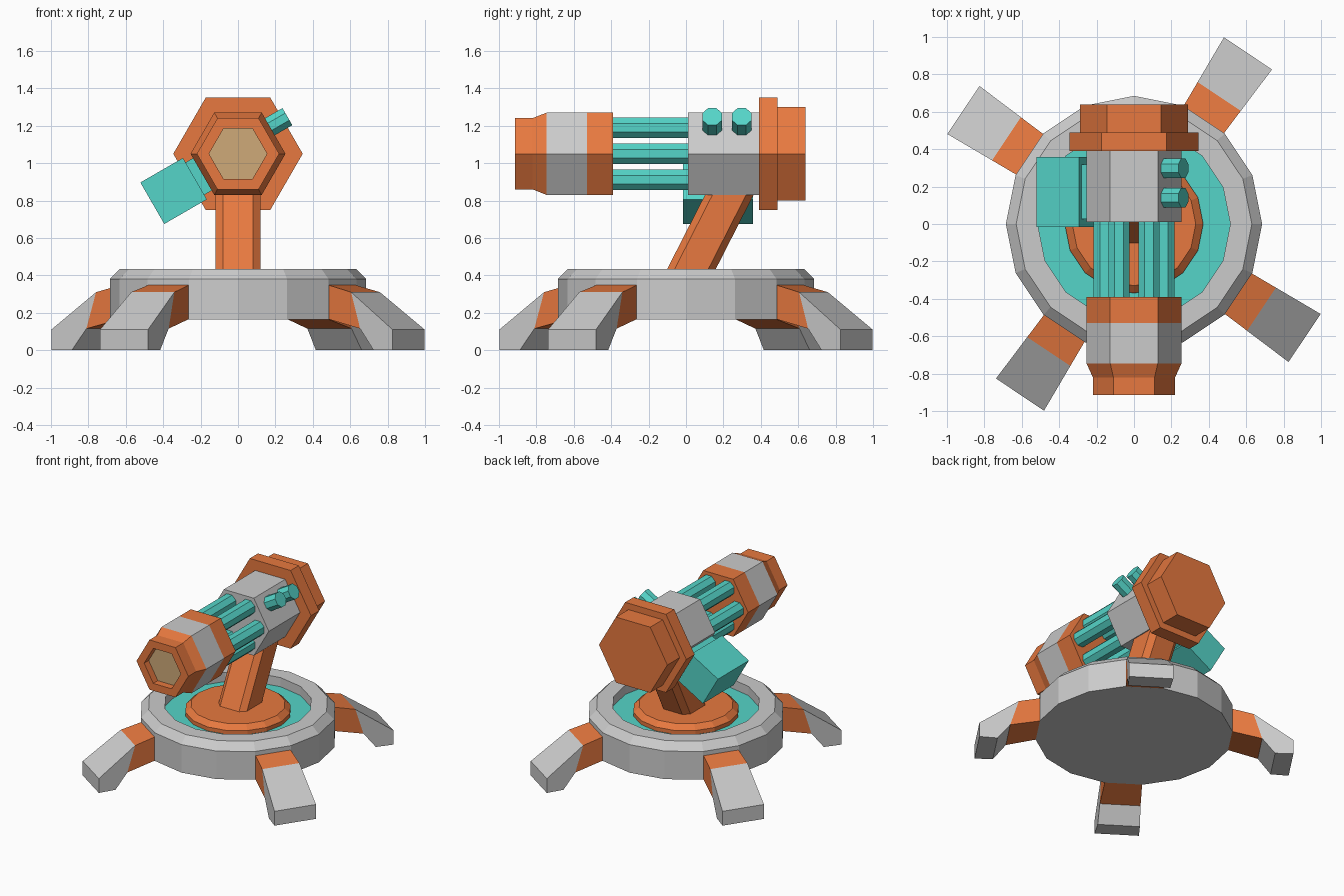
import bpy, bmesh
from math import cos, sin, pi, radians
from mathutils import Matrix, Vector

if "Cube" in bpy.data.objects:
    bpy.data.objects.remove(bpy.data.objects["Cube"])


def material(name, rgb):
    m = bpy.data.materials.new(name)
    m.diffuse_color = (*rgb, 1)
    m.use_nodes = True
    m.node_tree.nodes["Principled BSDF"].inputs["Base Color"].default_value = m.diffuse_color
    return m


ORANGE = material("orange", (0.80, 0.19, 0.05))
TEAL = material("teal", (0.09, 0.66, 0.58))
TAN = material("tan", (0.62, 0.40, 0.19))


def finish(name, bm, mat=None, matrix=None):
    if matrix:
        bm.transform(matrix)
    bmesh.ops.recalc_face_normals(bm, faces=bm.faces)
    mesh = bpy.data.meshes.new(name)
    bm.to_mesh(mesh)
    bm.free()
    if mat:
        mesh.materials.append(mat)
    ob = bpy.data.objects.new(name, mesh)
    bpy.context.collection.objects.link(ob)
    return ob


def loft(name, sections, mat=None, matrix=None, caps=(True, True)):
    """Join a list of equal-length point loops with quads."""
    bm = bmesh.new()
    rings = [[bm.verts.new(p) for p in s] for s in sections]
    n = len(rings[0])
    for a, b in zip(rings, rings[1:]):
        for i in range(n):
            j = (i + 1) % n
            bm.faces.new((a[i], a[j], b[j], b[i]))
    if caps[0]:
        bm.faces.new(rings[0])
    if caps[1]:
        bm.faces.new(rings[-1])
    return finish(name, bm, mat, matrix)


def turned(name, sides, profile, mat=None, matrix=None, caps=(True, True), turn=0):
    """Faceted turned shape about z from (radius, height) pairs."""
    angles = [turn + 2 * pi * i / sides for i in range(sides)]
    return loft(name, [[(r * cos(a), r * sin(a), h) for a in angles]
                       for r, h in profile], mat, matrix, caps)


# Base ring, bowl floor and turntable
turned("base_ring", 16, [(.685, .165), (.685, .38), (.63, .435), (.515, .435), (.515, .36)],
       caps=(True, False))
turned("bowl_floor", 16, [(.515, .365), (.36, .365)], TEAL, caps=(False, False))
turned("turntable", 16, [(.37, .36), (.37, .395), (.33, .43)], ORANGE, caps=(False, True))


# Four splayed legs: side outline of (distance, height), widening outwards
def leg_part(name, outline, mat, rot):
    def half(d):
        return .13 + .057 * (d - .667)
    loft(name, [[(d, s * half(d), z) for d, z in outline] for s in (-1, 1)], mat, rot)


for i in range(4):
    rot = Matrix.Rotation(radians(-33.75 + 90 * i), 4, 'Z')
    leg_part(f"leg_bracket_{i + 1}", [(.66, .35), (.82, .31), (.88, .115), (.66, .168)], ORANGE, rot)
    leg_part(f"leg_foot_{i + 1}", [(.82, .31), (1.097, .11), (1.097, 0), (.97, 0), (.88, .115)],
             None, rot)

# Leaning support arm with chamfered edges
arm = [(.12, .09), (.08, .13), (-.08, .13), (-.12, .09),
       (-.12, -.09), (-.08, -.13), (.08, -.13), (.12, -.09)]
loft("support_arm", [[(x, y + .03 + .51 * (z - .435), z) for x, y in arm]
                     for z in (.42, .96)], ORANGE)

# Gun parts are turned about an axis running towards +y at z = 1.05
GUN = Matrix.Translation((0, 0, 1.05)) @ Matrix.Rotation(-pi / 2, 4, 'X')
turned("gun_body", 6, [(.254, .01), (.254, .39)], None, GUN)
turned("rear_cover", 6, [(.346, .39), (.346, .49), (.29, .49), (.29, .64)], ORANGE, GUN)
turned("barrel_collar", 6, [(.254, -.39), (.254, -.53)], ORANGE, GUN, (True, False))
turned("barrel_sleeve", 6, [(.254, -.53), (.254, -.745)], None, GUN, (False, False))
turned("muzzle", 6, [(.254, -.745), (.22, -.82), (.22, -.915), (.155, -.915), (.155, -.86)],
       ORANGE, GUN, (False, False))
turned("muzzle_lens", 6, [(.155, -.86), (.155, -.855)], TAN, GUN)

# Six barrel tubes
for i in range(6):
    a = i * pi / 3
    turned(f"barrel_tube_{i + 1}", 8, [(.06, -.40), (.06, .02)], TEAL,
           GUN @ Matrix.Translation((.16 * cos(a), .16 * sin(a), 0)),
           turn=pi / 8)


# Side fittings: local z points out of a slanted body face, local x runs along y
def mount(direction, y, offset=0):
    z = Vector(direction).normalized()
    x = Vector((0, 1, 0))
    m = Matrix((x, z.cross(x), z)).transposed().to_4x4()
    m.translation = Vector((0, y, 1.05)) + offset * z.cross(x)
    return m


def box(name, sx, sy, z0, z1, mat, matrix):
    loop = [(-sx, -sy), (sx, -sy), (sx, sy), (-sx, sy)]
    loft(name, [[(x, y, z) for x, y in loop] for z in (z0, z1)], mat, matrix)


# Ammunition box on the lower left with its short neck
left = mount((-cos(pi / 6), 0, -.5), .172)
box("ammo_box", .187, .128, .266, .529, TEAL, left)
box("ammo_box_neck", .145, .10, .20, .28, TEAL, left)

# Two knobs on the upper right
for i, y in enumerate((.14, .298)):
    m = mount((cos(pi / 6), 0, .5), y, -.04)
    if m.translation.z < 1.05:
        m = mount((cos(pi / 6), 0, .5), y, .04)
    turned(f"knob_{i + 1}", 8, [(.057, .20), (.057, .328)], TEAL, m, turn=pi / 8)
